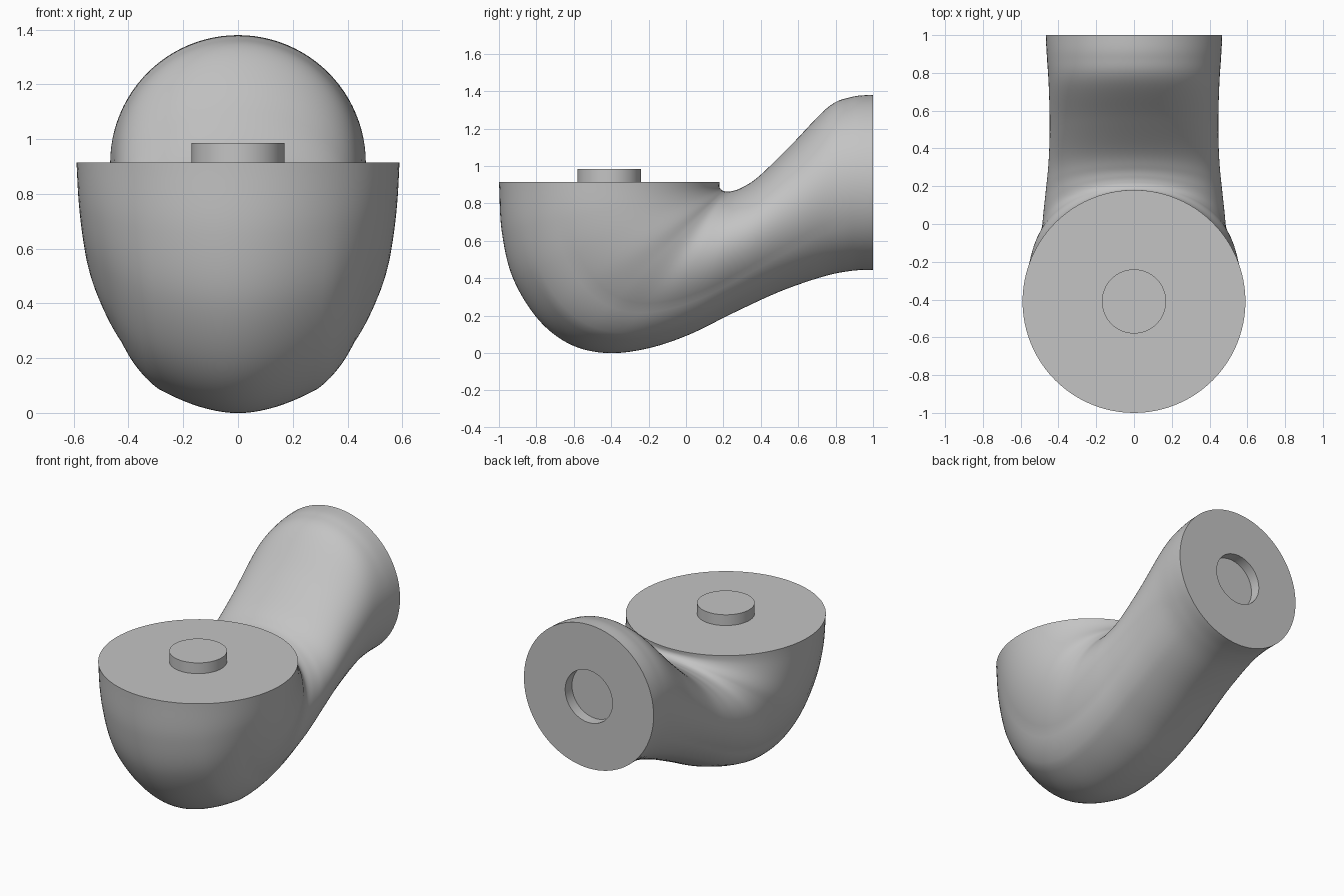
import bpy, bmesh, math
from mathutils import Vector

if "Cube" in bpy.data.objects:
    bpy.data.objects.remove(bpy.data.objects["Cube"])

grey = bpy.data.materials.new("plain grey")
grey.diffuse_color = (0.55, 0.55, 0.55, 1)
grey.use_nodes = True
grey.node_tree.nodes["Principled BSDF"].inputs["Base Color"].default_value = grey.diffuse_color

SEG, STEPS = 96, 8
PEG_R, PEG_H = 0.17, 0.07

# Bend sections: outer (y, z), inner (y, z), half width
SECTIONS = [
    (-1.00, 0.915, 0.180, 0.915, 0.590),
    (-0.985, 0.650, 0.178, 0.893, 0.582),
    (-0.925, 0.400, 0.183, 0.879, 0.567),
    (-0.79, 0.180, 0.193, 0.870, 0.545),
    (-0.62, 0.047, 0.205, 0.865, 0.514),
    (-0.42, 0.000, 0.222, 0.863, 0.487),
    (-0.20, 0.026, 0.250, 0.867, 0.475),
    (0.02, 0.100, 0.300, 0.885, 0.463),
    (0.25, 0.213, 0.390, 0.945, 0.450),
    (0.50, 0.328, 0.560, 1.110, 0.445),
    (0.73, 0.408, 0.760, 1.315, 0.452),
    (0.88, 0.439, 0.885, 1.369, 0.461),
    (1.00, 0.445, 1.000, 1.380, 0.467),
]


def smooth_sections():
    """Catmull-Rom interpolation between the key sections."""
    keys = [Vector(s) for s in SECTIONS]
    keys = [2 * keys[0] - keys[1]] + keys + [keys[-1] + Vector((0.12, 0, 0.115, 0, 0))]
    out = []
    for i in range(1, len(keys) - 2):
        a, b, c, d = keys[i - 1:i + 3]
        for k in range(STEPS):
            t = k / STEPS
            out.append(0.5 * (2 * b + (c - a) * t + (2 * a - 5 * b + 4 * c - d) * t * t
                              + (3 * b - a - 3 * c + d) * t ** 3))
    out.append(keys[-2])
    return out


def section_points(s, fade):
    """Egg-shaped section, narrower outside, with a ridge on each side."""
    outer, inner = Vector((0, s[0], s[1])), Vector((0, s[2], s[3]))
    mid, half = (outer + inner) / 2, (outer - inner) / 2
    pts = []
    for j in range(SEG):
        t = 2 * math.pi * j / SEG
        off = abs(math.degrees(min(t, 2 * math.pi - t)) - 37.5)
        x = s[4] * math.sin(t)
        x *= 1 + fade * (0.10 * max(0, 1 - off / 26) - 0.14 * math.cos(t))
        pts.append(mid + half * math.cos(t) + Vector((x, 0, 0)))
    return pts


def finish(bm, name, angle):
    bmesh.ops.recalc_face_normals(bm, faces=bm.faces)
    mesh = bpy.data.meshes.new(name)
    bm.to_mesh(mesh)
    bm.free()
    mesh.materials.append(grey)
    ob = bpy.data.objects.new(name, mesh)
    bpy.context.collection.objects.link(ob)
    bpy.ops.object.select_all(action='DESELECT')
    ob.select_set(True)
    bpy.context.view_layer.objects.active = ob
    bpy.ops.object.shade_smooth_by_angle(angle=math.radians(angle))
    return ob


def fade_at(u):
    """Strength of the egg shape along the bend, zero at both flat ends."""
    rise = min(1, u / 0.3)
    fall = min(1, (1 - u) / 0.5)
    return rise * rise * (3 - 2 * rise) * fall * fall * (3 - 2 * fall)


# Bent body with a round socket sunk into its rear end
sections = smooth_sections()
last = len(sections) - 1
loops = [section_points(s, fade_at(i / last)) for i, s in enumerate(sections)]
centre_z = (0.445 + 1.38) / 2
for y in (1.0, 1.0 - PEG_H):
    loops.append([Vector((PEG_R * math.sin(a), y, centre_z - PEG_R * math.cos(a)))
                  for a in (2 * math.pi * j / SEG for j in range(SEG))])
bm = bmesh.new()
rings = [[bm.verts.new(p) for p in loop] for loop in loops]
for a, b in zip(rings, rings[1:]):
    for j in range(SEG):
        k = (j + 1) % SEG
        bm.faces.new((a[j], a[k], b[k], b[j]))
bm.faces.new(rings[0])
bm.faces.new(rings[-1])
finish(bm, "bent_body", 14)

# Round peg on the upper face
bm = bmesh.new()
bmesh.ops.create_cone(bm, cap_ends=True, segments=64, radius1=PEG_R, radius2=PEG_R,
                      depth=PEG_H + 0.02)
bmesh.ops.translate(bm, verts=bm.verts, vec=(0, -0.41, 0.915 + PEG_H / 2 - 0.01))
finish(bm, "top_peg", 30)
